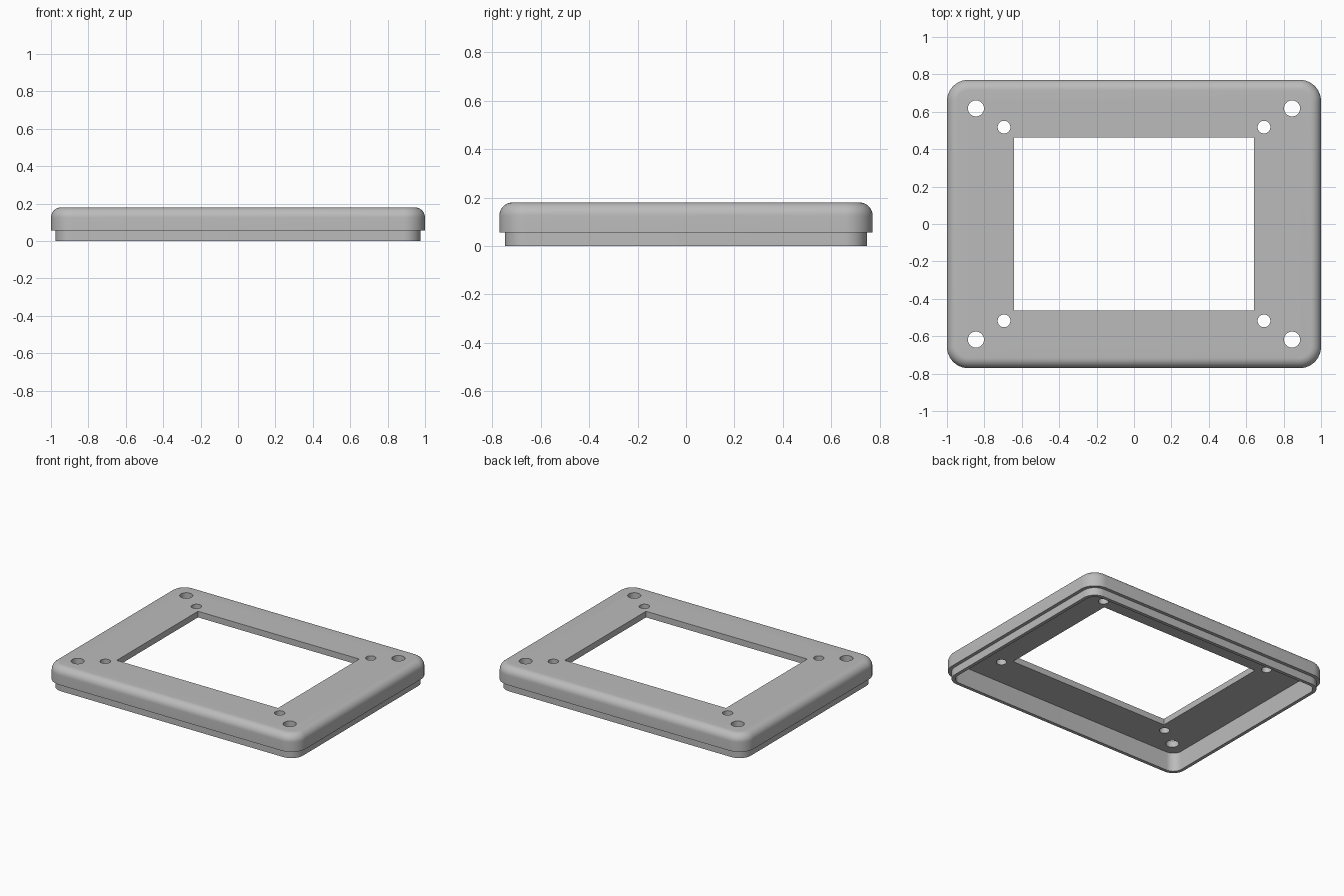
import bpy, bmesh, math

cube = bpy.data.objects.get("Cube")
if cube:
    bpy.data.objects.remove(cube, do_unlink=True)

HALF_X, HALF_Y, CORNER = 1.0, 0.771, 0.115
TOP, FILLET, STEP, UNDERSIDE = 0.18, 0.055, 0.056, 0.136
LIP_OUT, LIP_IN = 0.024, 0.048
ARC = 12

grey = bpy.data.materials.new("plain_grey")
grey.use_nodes = True
colour = (0.5, 0.5, 0.5, 1)
grey.diffuse_color = colour
grey.node_tree.nodes["Principled BSDF"].inputs["Base Color"].default_value = colour


def rounded_ring(bm, inset, z):
    """Rounded rectangle drawn inward from the outer edge."""
    r = CORNER - inset
    verts = []
    for q, (sx, sy) in enumerate([(1, 1), (-1, 1), (-1, -1), (1, -1)]):
        for i in range(ARC + 1):
            a = (q + i / ARC) * math.pi / 2
            verts.append(bm.verts.new((sx * (HALF_X - CORNER) + r * math.cos(a),
                                       sy * (HALF_Y - CORNER) + r * math.sin(a), z)))
    return verts


def cut(target, cutter):
    mod = target.modifiers.new("cut", 'BOOLEAN')
    mod.operation = 'DIFFERENCE'
    mod.solver = 'EXACT'
    mod.object = cutter
    bpy.context.view_layer.objects.active = target
    bpy.ops.object.modifier_apply(modifier=mod.name)
    bpy.data.objects.remove(cutter, do_unlink=True)


# Bezel shell: hollow underside, stepped lip, wall, rounded top edge
profile = [(LIP_IN, UNDERSIDE), (LIP_IN, 0), (LIP_OUT, 0), (LIP_OUT, STEP), (0, STEP)]
for i in range(11):
    a = i / 10 * math.pi / 2
    profile.append((FILLET * (1 - math.cos(a)), TOP - FILLET * (1 - math.sin(a))))

bm = bmesh.new()
rings = [rounded_ring(bm, inset, z) for inset, z in profile]
for low, high in zip(rings, rings[1:]):
    n = len(low)
    for i in range(n):
        j = (i + 1) % n
        bm.faces.new((low[i], low[j], high[j], high[i]))
bm.faces.new(list(reversed(rings[0])))
bm.faces.new(rings[-1])
bmesh.ops.recalc_face_normals(bm, faces=bm.faces)
mesh = bpy.data.meshes.new("bezel_frame")
bm.to_mesh(mesh)
bm.free()
frame = bpy.data.objects.new("bezel_frame", mesh)
bpy.context.collection.objects.link(frame)
mesh.materials.append(grey)

# Screen window
bpy.ops.mesh.primitive_cube_add(size=1, location=(0, 0, TOP))
window = bpy.context.object
window.name = "window_cutter"
window.scale = (1.285, 0.925, 0.4)
window.hide_render = True
bpy.context.view_layer.update()
cut(frame, window)

# Outer corner holes and smaller inner holes
for x, y, r in [(0.845, 0.618, 0.043), (0.695, 0.518, 0.034)]:
    for sx in (-1, 1):
        for sy in (-1, 1):
            bpy.ops.mesh.primitive_cylinder_add(vertices=40, radius=r, depth=0.4,
                                                location=(sx * x, sy * y, TOP))
            hole = bpy.context.object
            hole.name = "hole_cutter"
            hole.hide_render = True
            cut(frame, hole)

# Smooth curves, crisp edges, one material
for poly in frame.data.polygons:
    poly.material_index = 0
while len(frame.data.materials) > 1:
    frame.data.materials.pop(index=len(frame.data.materials) - 1)
bpy.ops.object.select_all(action='DESELECT')
frame.select_set(True)
bpy.context.view_layer.objects.active = frame
bpy.ops.object.shade_smooth_by_angle(angle=math.radians(30))
